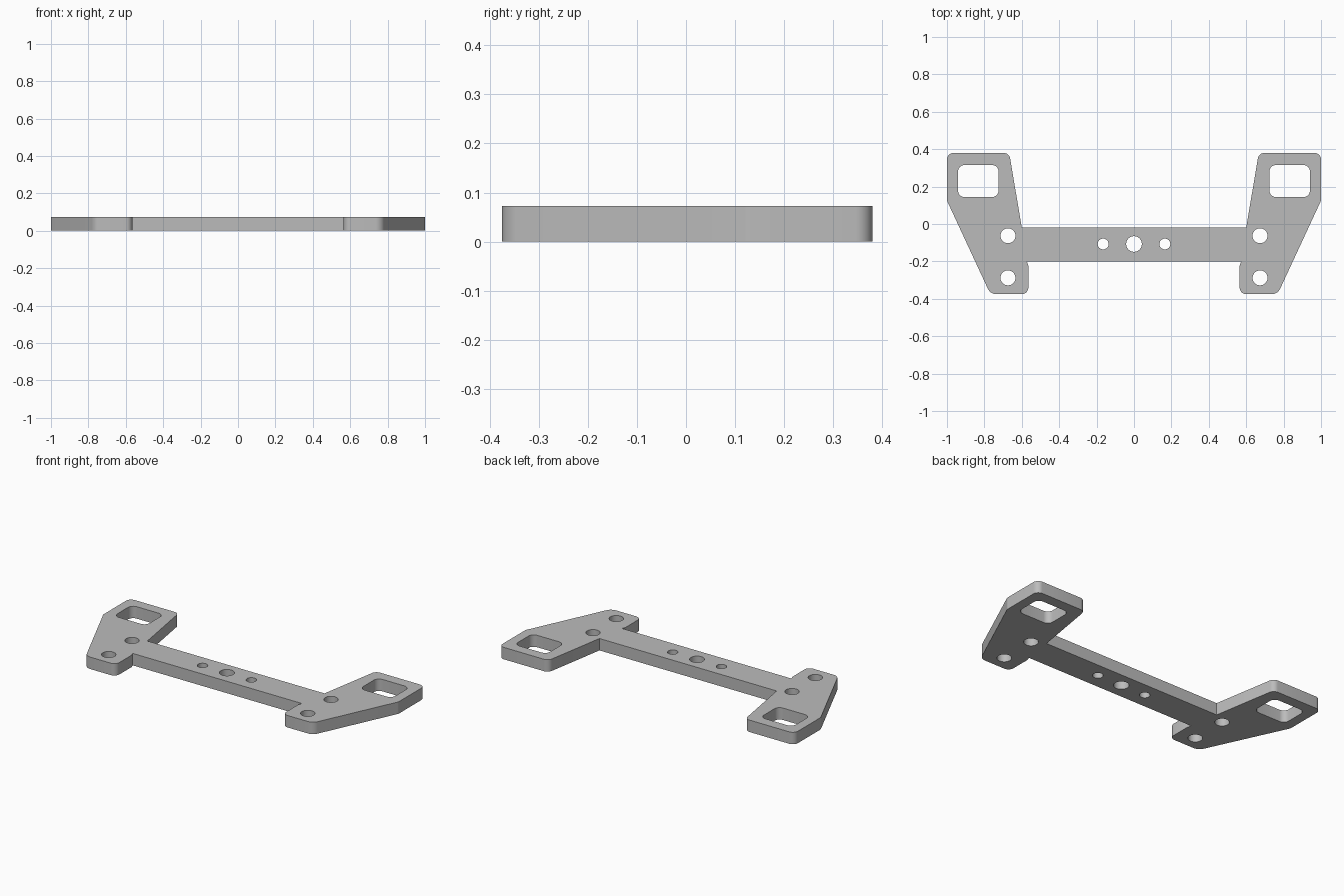
import bpy, bmesh, math
from mathutils import Vector

cube = bpy.data.objects.get("Cube")
if cube:
    bpy.data.objects.remove(cube, do_unlink=True)

THICK = 0.073

metal = bpy.data.materials.new("plain grey")
metal.use_nodes = True
GREY = (0.5, 0.5, 0.5, 1)
metal.diffuse_color = GREY
metal.node_tree.nodes["Principled BSDF"].inputs["Base Color"].default_value = GREY


def rounded(corners, steps=8):
    """Round each (x, y, radius) corner of a closed outline with an arc."""
    out = []
    for i, (x, y, r) in enumerate(corners):
        p = Vector((x, y))
        if r == 0:
            out.append(p)
            continue
        a = (Vector(corners[i - 1][:2]) - p).normalized()
        b = (Vector(corners[(i + 1) % len(corners)][:2]) - p).normalized()
        half = a.angle(b) / 2
        centre = p + (a + b).normalized() * r / math.sin(half)
        start = p + a * r / math.tan(half) - centre
        end = p + b * r / math.tan(half) - centre
        sweep = start.angle_signed(end)
        for k in range(steps + 1):
            t = -sweep * k / steps
            c, s = math.cos(t), math.sin(t)
            out.append(centre + Vector((start.x * c - start.y * s, start.x * s + start.y * c)))
    return out


def circle(x, y, r, n=32):
    return [Vector((x + r * math.cos(math.tau * k / n), y + r * math.sin(math.tau * k / n)))
            for k in range(n)]


def mirrored(loop):
    return [Vector((-p.x, p.y)) for p in reversed(loop)]


# Outline of the left half: crossbar, front foot, outer slope, rear arm
half = [(0.573, -0.2, 0), (0.565, -0.222, 0), (0.565, -0.375, 0.035), (0.768, -0.375, 0.05),
        (1.0, 0.125, 0.03), (1.0, 0.38, 0.035), (0.667, 0.38, 0.035), (0.6, -0.02, 0)]
outline = rounded(half + [(-x, y, r) for x, y, r in reversed(half)])

# Window and bolt holes on each side, centre hole in the crossbar
window = rounded([(0.724, 0.144, 0.035), (0.941, 0.144, 0.035),
                  (0.941, 0.315, 0.035), (0.724, 0.315, 0.035)])
side_holes = [window, circle(0.674, -0.063, 0.04), circle(0.674, -0.288, 0.04),
              circle(0.165, -0.107, 0.029)]
loops = [outline, circle(0, -0.107, 0.042)] + side_holes + [mirrored(h) for h in side_holes]

# Flat filled profile extruded to the plate thickness
curve = bpy.data.curves.new("mounting_plate", "CURVE")
curve.dimensions = "2D"
curve.fill_mode = "BOTH"
curve.extrude = THICK / 2
for loop in loops:
    spline = curve.splines.new("POLY")
    spline.points.add(len(loop) - 1)
    for point, p in zip(spline.points, loop):
        point.co = (p.x, p.y, 0, 1)
    spline.use_cyclic_u = True

plate = bpy.data.objects.new("mounting_plate", curve)
bpy.context.collection.objects.link(plate)
bpy.ops.object.select_all(action="DESELECT")
plate.select_set(True)
bpy.context.view_layer.objects.active = plate
bpy.ops.object.convert(target="MESH")
plate = bpy.context.object

# Weld the walls to the caps and stand the plate on the floor
bm = bmesh.new()
bm.from_mesh(plate.data)
bmesh.ops.remove_doubles(bm, verts=bm.verts, dist=0.0005)
bmesh.ops.recalc_face_normals(bm, faces=bm.faces)
bmesh.ops.translate(bm, verts=bm.verts, vec=(0, 0, THICK / 2))
bm.to_mesh(plate.data)
bm.free()

plate.data.materials.clear()
plate.data.materials.append(metal)
bpy.ops.object.shade_smooth_by_angle(angle=math.radians(30))
